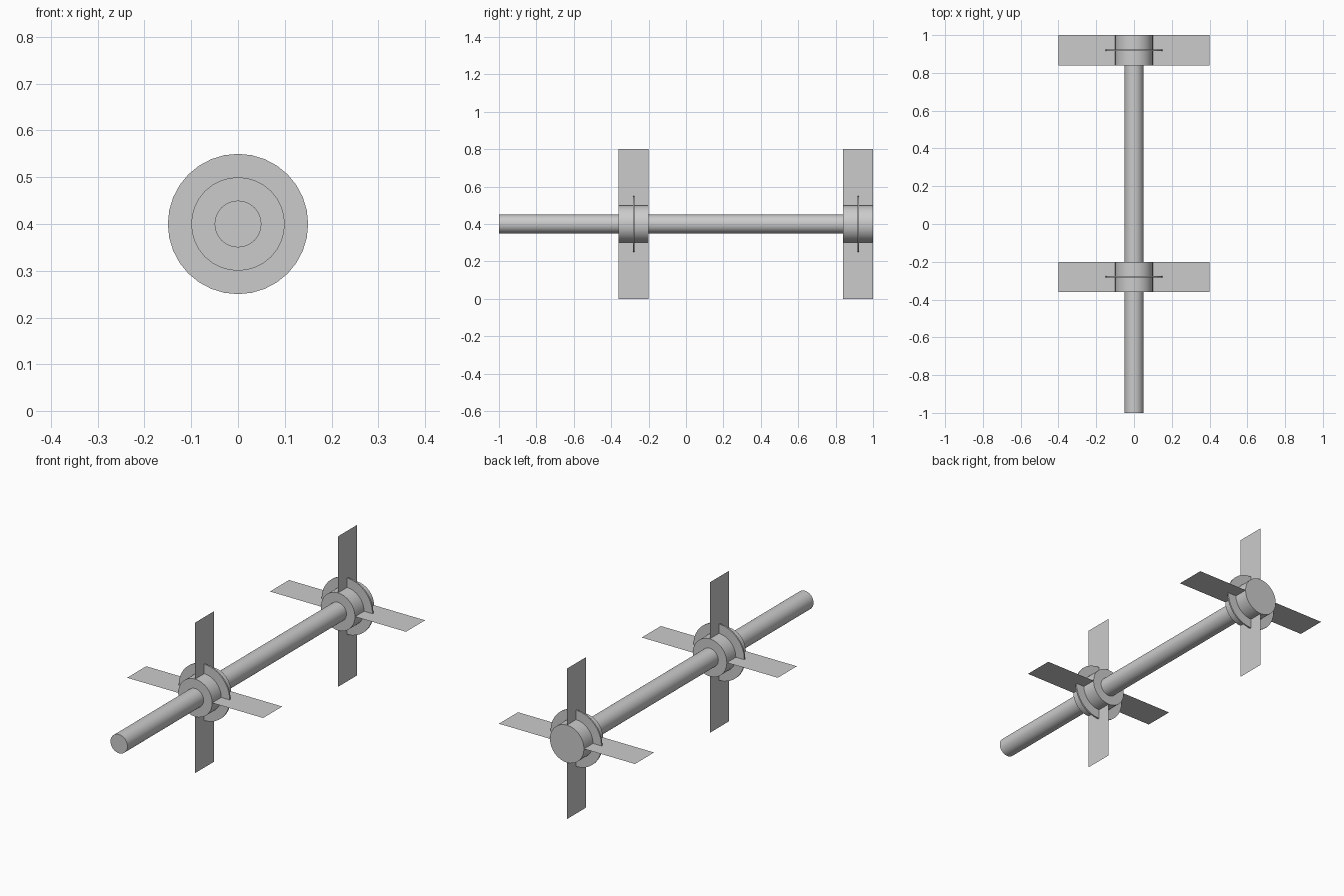
import bpy, bmesh
from math import radians, cos, sin, pi

if "Cube" in bpy.data.objects:
    bpy.data.objects.remove(bpy.data.objects["Cube"])

AXIS_Z = 0.4
SIDES = 32


def rod(name, radius, y0, y1):
    """Capped cylinder lying along y on the shared axle line."""
    bpy.ops.mesh.primitive_cylinder_add(
        vertices=SIDES, radius=radius, depth=y1 - y0,
        location=(0, (y0 + y1) / 2, AXIS_Z), rotation=(radians(90), 0, 0))
    ob = bpy.context.object
    ob.name = name
    bpy.ops.object.shade_smooth_by_angle(angle=radians(30))
    return ob


def blades(name, y0, y1, inner=0.09, outer=0.4):
    """Four paper-thin paddles radiating from a hub."""
    bm = bmesh.new()
    for i in range(4):
        c, s = cos(i * pi / 2), sin(i * pi / 2)
        bm.faces.new([bm.verts.new((r * c, y, AXIS_Z + r * s))
                      for r, y in ((inner, y0), (outer, y0), (outer, y1), (inner, y1))])
    me = bpy.data.meshes.new(name)
    bm.to_mesh(me)
    bm.free()
    bpy.context.collection.objects.link(bpy.data.objects.new(name, me))


# Long axle, ending inside the rear hub
rod("axle", 0.05, -1.0, 0.95)

# Two paddle wheels: hub, thin flange disc, four blades
for label, y in (("front", -0.28), ("rear", 0.92)):
    rod(label + "_hub", 0.1, y - 0.08, y + 0.08)
    rod(label + "_flange", 0.15, y - 0.004, y + 0.004)
    blades(label + "_blades", y - 0.08, y + 0.08)
